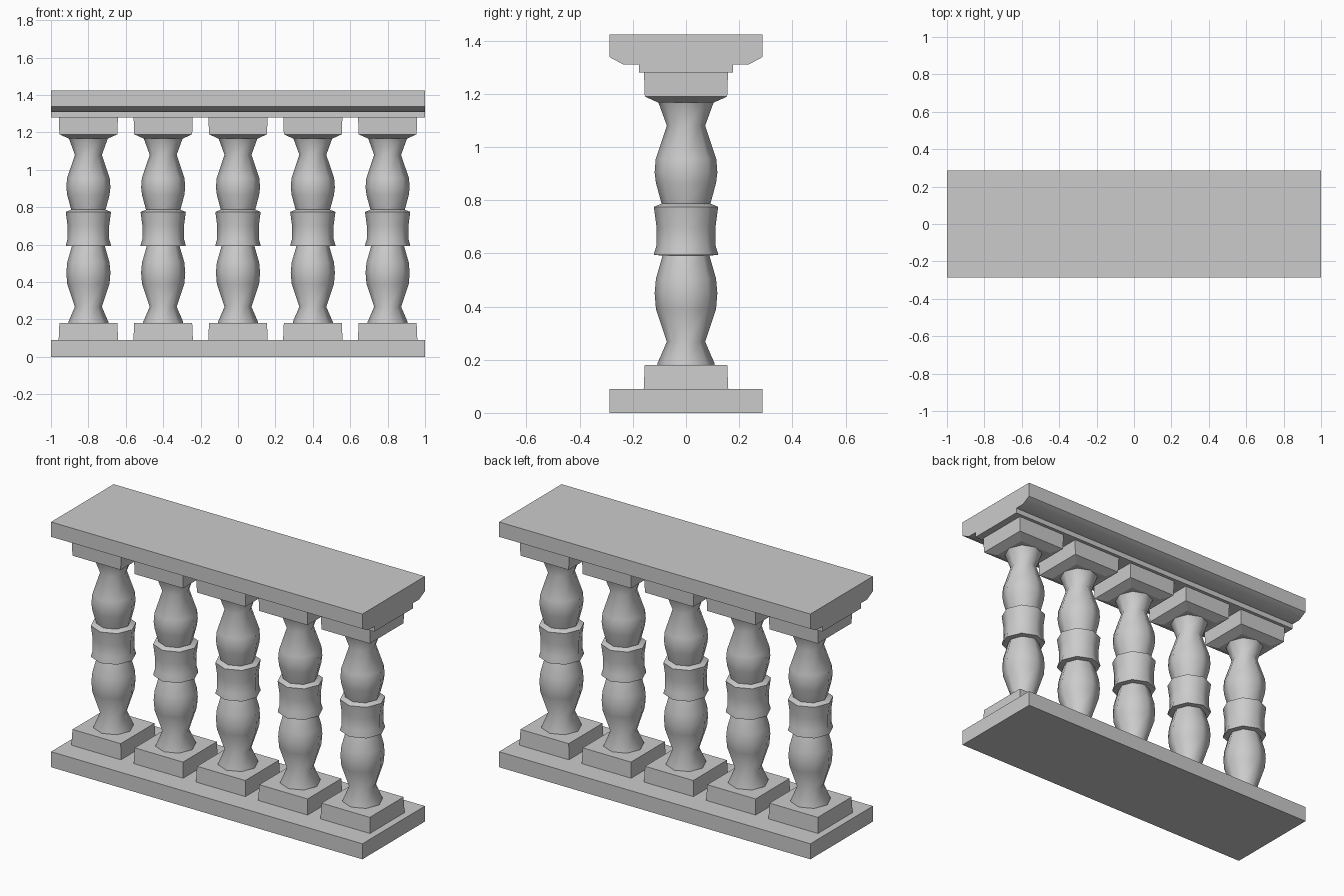
import bpy, bmesh, math

if "Cube" in bpy.data.objects:
    bpy.data.objects.remove(bpy.data.objects["Cube"])


def finish(name, bm, smooth=None):
    bmesh.ops.recalc_face_normals(bm, faces=bm.faces)
    mesh = bpy.data.meshes.new(name)
    bm.to_mesh(mesh)
    bm.free()
    ob = bpy.data.objects.new(name, mesh)
    bpy.context.collection.objects.link(ob)
    if smooth:
        bpy.ops.object.select_all(action='DESELECT')
        ob.select_set(True)
        bpy.context.view_layer.objects.active = ob
        bpy.ops.object.shade_smooth_by_angle(angle=math.radians(smooth))
    return ob


def stack(name, rings, sides, x=0, turn=0, smooth=None):
    """Loft regular polygons (corner radius, z) into a closed turned solid."""
    bm = bmesh.new()
    loops = []
    for r, z in rings:
        loops.append([bm.verts.new((x + r * math.cos(turn + math.tau * i / sides),
                                    r * math.sin(turn + math.tau * i / sides), z))
                      for i in range(sides)])
    for a, b in zip(loops, loops[1:]):
        for i in range(sides):
            j = (i + 1) % sides
            bm.faces.new((a[i], a[j], b[j], b[i]))
    bm.faces.new(loops[0][::-1])
    bm.faces.new(loops[-1])
    return finish(name, bm, smooth)


def rail(name, half_profile, smooth=None):
    """Extrude a mirrored (y, z) half profile along x."""
    pts = half_profile + [(-y, z) for y, z in reversed(half_profile)]
    bm = bmesh.new()
    face = bm.faces.new([bm.verts.new((-1, y, z)) for y, z in pts])
    new = bmesh.ops.extrude_face_region(bm, geom=[face])['geom']
    bmesh.ops.translate(bm, vec=(2, 0, 0),
                        verts=[v for v in new if isinstance(v, bmesh.types.BMVert)])
    return finish(name, bm, smooth)


# Long base slab and moulded handrail
rail("base_slab", [(0.287, 0), (0.287, 0.09)])
rail("handrail", [(0.177, 1.28), (0.177, 1.31), (0.235, 1.31),
                  (0.287, 1.338), (0.287, 1.424)], 40)

# Turned baluster outline: foot, lower vase, collar, upper vase, flared neck
outline = [(0.107, 0.178), (0.107, 0.187), (0.072, 0.268), (0.113, 0.39),
           (0.118, 0.45), (0.113, 0.505), (0.088, 0.592), (0.120, 0.594),
           (0.120, 0.601), (0.111, 0.63), (0.111, 0.70), (0.121, 0.775),
           (0.092, 0.787), (0.113, 0.865), (0.118, 0.905), (0.114, 0.955),
           (0.072, 1.08), (0.104, 1.168)]
root2 = math.sqrt(2)

for n in range(5):
    x = -0.8 + 0.4 * n
    stack(f"baluster_{n + 1}", outline, 8, x, smooth=50)
    # Square plinth below, square capital above with a sloped underside
    stack(f"plinth_{n + 1}", [(0.159 * root2, 0.09), (0.155 * root2, 0.181)],
          4, x, math.pi / 4)
    stack(f"capital_{n + 1}", [(0.104 * root2, 1.167), (0.155 * root2, 1.19),
                               (0.158 * root2, 1.28)], 4, x, math.pi / 4)
